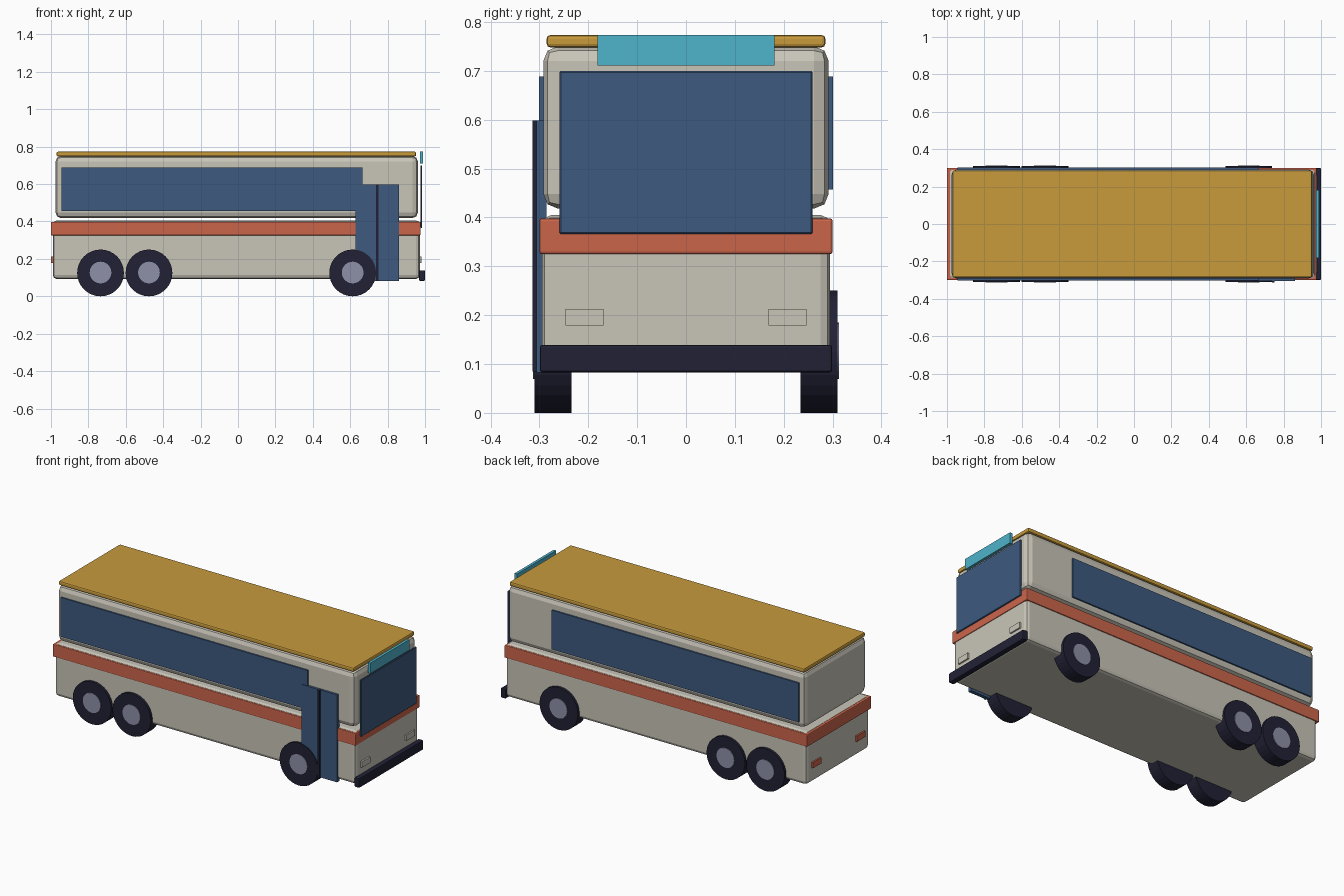
import bpy
import bmesh
from math import radians
from mathutils import Matrix

cube = bpy.data.objects.get("Cube")
if cube:
    bpy.data.objects.remove(cube, do_unlink=True)


def material(name, hex_code):
    """Make a flat material from an sRGB hex code."""
    def linear(c):
        return c / 12.92 if c <= 0.04045 else ((c + 0.055) / 1.055) ** 2.4
    rgb = [linear(v / 255) for v in bytes.fromhex(hex_code)]
    mat = bpy.data.materials.new(name)
    mat.use_nodes = True
    mat.diffuse_color = (*rgb, 1)
    mat.node_tree.nodes["Principled BSDF"].inputs["Base Color"].default_value = (*rgb, 1)
    return mat


cream = material("cream_paint", "C9C5B9")
gold = material("gold_paint", "C89B3C")
red = material("red_paint", "CB654B")
glass = material("blue_glass", "3D5A80")
cyan = material("cyan_sign", "4FB3CB")
rubber = material("dark_rubber", "212135")
steel = material("grey_steel", "8D90A8")


def finish(name, bm, mat, bevel=0, segments=2):
    mesh = bpy.data.meshes.new(name)
    bm.to_mesh(mesh)
    bm.free()
    mesh.materials.append(mat)
    obj = bpy.data.objects.new(name, mesh)
    bpy.context.collection.objects.link(obj)
    if bevel:
        mod = obj.modifiers.new("rounded_edges", "BEVEL")
        mod.width, mod.segments = bevel, segments
    return obj


def box(name, mat, x, y, z, bevel=0, segments=2):
    """Box given by its (min, max) range on each axis."""
    bm = bmesh.new()
    bmesh.ops.create_cube(bm, size=1)
    for v in bm.verts:
        v.co = [r[0] if c < 0 else r[1] for c, r in zip(v.co, (x, y, z))]
    return finish(name, bm, mat, bevel, segments)


def disc(name, mat, x, z, radius, y0, y1):
    """Cylinder with its axis along y."""
    bm = bmesh.new()
    spin = Matrix.Translation((x, (y0 + y1) / 2, z)) @ Matrix.Rotation(radians(90), 4, "X")
    bmesh.ops.create_cone(bm, cap_ends=True, segments=32, radius1=radius,
                          radius2=radius, depth=abs(y1 - y0), matrix=spin)
    return finish(name, bm, mat)


# Body shells, belt and roof
box("lower_body", cream, (-0.99, 0.972), (-0.295, 0.295), (0.093, 0.405), 0.02)
box("belt_stripe", red, (-1.0, 0.976), (-0.3, 0.3), (0.325, 0.398), 0.005)
box("upper_body", cream, (-0.976, 0.962), (-0.292, 0.292), (0.418, 0.75), 0.03)
box("roof_panel", gold, (-0.97, 0.952), (-0.285, 0.285), (0.748, 0.773), 0.007)

# Windscreen, destination sign and bumper at the nose
box("windscreen", glass, (0.975, 0.985), (-0.259, 0.259), (0.366, 0.7), 0.003, 1)
box("destination_sign", cyan, (0.974, 0.99), (-0.181, 0.181), (0.711, 0.773))
box("front_bumper", rubber, (0.968, 1.0), (-0.299, 0.299), (0.083, 0.139), 0.005)

for side, label in ((-1, "right"), (1, "left")):
    def across(a, b):
        return tuple(sorted((side * a, side * b)))

    # Side glass and lamps
    box(label + "_side_window", glass, (-0.945, 0.665), across(0.285, 0.301), (0.457, 0.688))
    box(label + "_headlight", cream, (0.965, 0.981), across(0.169, 0.247), (0.179, 0.213))
    box(label + "_tail_light", red, (-0.999, -0.98), across(0.165, 0.243), (0.179, 0.213))

    # Wheels with hubs
    for x, place in ((-0.735, "rear"), (-0.476, "middle"), (0.613, "front")):
        disc(f"{label}_{place}_wheel", rubber, x, 0.125, 0.125, side * 0.234, side * 0.31)
        disc(f"{label}_{place}_hub", steel, x, 0.127, 0.058, side * 0.25, side * 0.313)

# Entrance door on the right side
box("door", glass, (0.628, 0.86), (-0.306, -0.285), (0.083, 0.598))
box("door_divider", rubber, (0.737, 0.752), (-0.314, -0.29), (0.085, 0.598))
